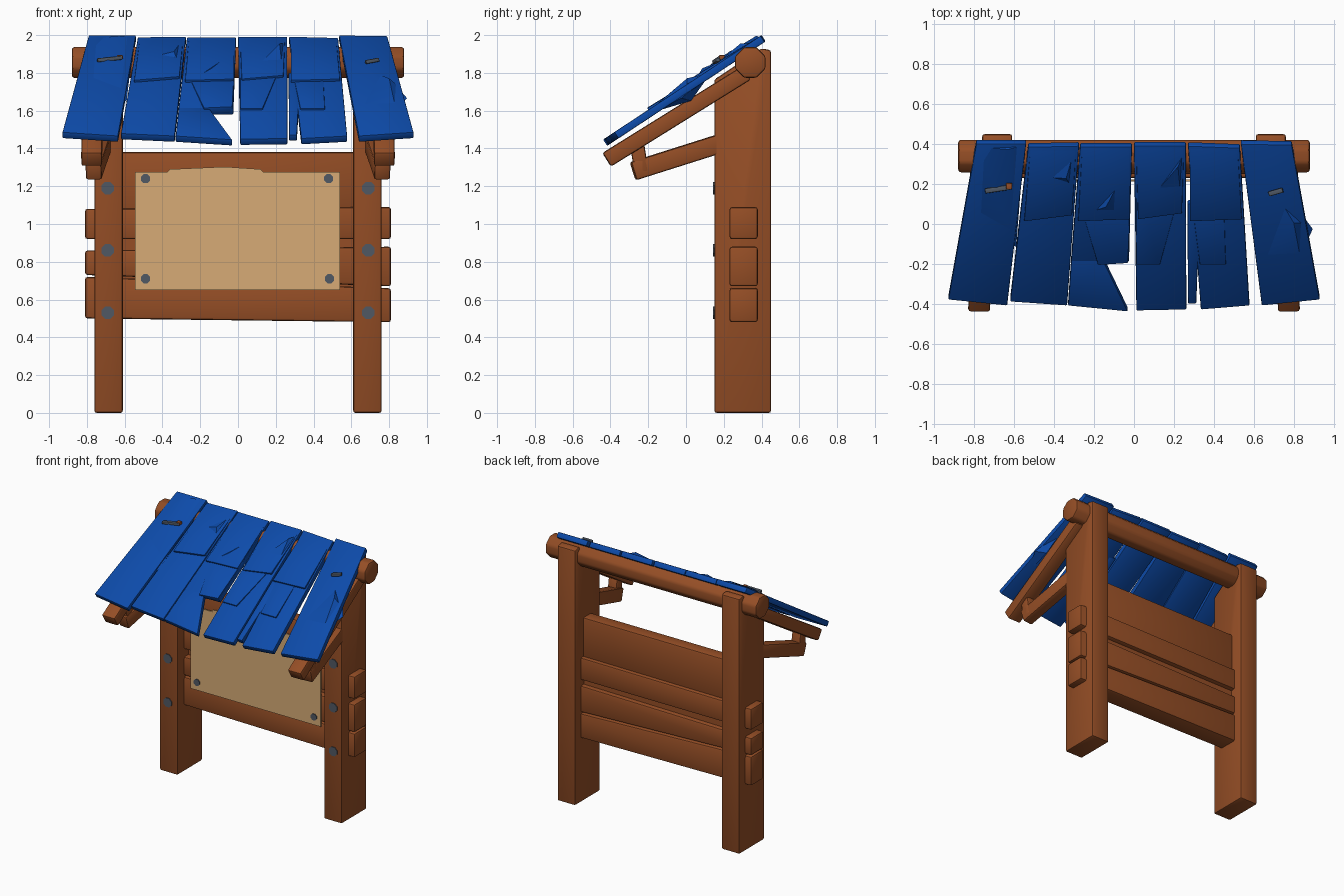
import bpy, bmesh, math
from mathutils import Vector, Matrix

cube = bpy.data.objects.get("Cube")
if cube:
    bpy.data.objects.remove(cube, do_unlink=True)


def material(name, rgb):
    m = bpy.data.materials.new(name)
    m.use_nodes = True
    color = (*rgb, 1)
    m.diffuse_color = color
    bsdf = next(n for n in m.node_tree.nodes if n.type == 'BSDF_PRINCIPLED')
    bsdf.inputs["Base Color"].default_value = color
    bsdf.inputs["Roughness"].default_value = 0.8
    return m


WOOD = material("brown wood", (0.30, 0.076, 0.019))
BLUE = material("blue shingle", (0.004, 0.07, 0.40))
PAPER = material("tan paper", (0.68, 0.41, 0.18))
IRON = material("grey iron", (0.08, 0.098, 0.127))
parts = []


def finish(bm, name, mat, bevel=0.0):
    if bevel:
        bmesh.ops.bevel(bm, geom=bm.edges[:], offset=bevel, segments=2,
                        profile=0.5, affect='EDGES')
    bmesh.ops.recalc_face_normals(bm, faces=bm.faces[:])
    mesh = bpy.data.meshes.new(name)
    bm.to_mesh(mesh)
    bm.free()
    mesh.materials.append(mat)
    ob = bpy.data.objects.new(name, mesh)
    bpy.context.collection.objects.link(ob)
    parts.append(ob)
    return ob


def hull(name, points, mat, bevel=0.0):
    """Convex solid around a few corner points."""
    bm = bmesh.new()
    for p in points:
        bm.verts.new(p)
    bmesh.ops.convex_hull(bm, input=bm.verts[:])
    bmesh.ops.dissolve_limit(bm, angle_limit=0.02, verts=bm.verts[:], edges=bm.edges[:])
    return finish(bm, name, mat, bevel)


def box(name, xs, ys, zs, mat, bevel=0.0):
    return hull(name, [(x, y, z) for x in xs for y in ys for z in zs], mat, bevel)


def beam(name, a, b, width, height, mat, bevel=0.012):
    """Square bar from a to b."""
    a, b = Vector(a), Vector(b)
    d = b - a
    bm = bmesh.new()
    bmesh.ops.create_cube(bm, size=1, matrix=Matrix.Translation((a + b) / 2)
                          @ d.to_track_quat('Y', 'Z').to_matrix().to_4x4()
                          @ Matrix.Diagonal((width, d.length, height, 1)))
    return finish(bm, name, mat, bevel)


def rod(name, center, radius, depth, sides, axis, mat, bevel=0.0):
    bm = bmesh.new()
    turn = Matrix.Rotation(math.pi / 2, 4, axis)
    spin = Matrix.Rotation(math.pi / sides, 4, 'Z')
    bmesh.ops.create_cone(bm, cap_ends=True, segments=sides, radius1=radius, radius2=radius,
                          depth=depth, matrix=Matrix.Translation(center) @ turn @ spin)
    return finish(bm, name, mat, bevel)


def roof(x, y, h=0.0):
    """Point on the roof slope, lifted by h along its normal."""
    return (x, y - 0.55 * h, 1.44 + 0.659 * (y + 0.45) + 0.835 * h)


def shingle(name, corners, lift=0.0, bevel=0.006):
    """Roof board; its lower corners (the last two) are lifted."""
    pts = []
    for i, (x, y) in enumerate(corners):
        h = lift if i >= 2 else 0.0
        pts += [roof(x, y, h), roof(x, y, h - 0.04)]
    return hull(name, pts, BLUE, bevel)


# Posts, rafters and braces on both sides
post_profile = [(0.15, 0), (0.45, 0), (0.45, 1.92), (0.40, 1.93), (0.15, 1.765)]
for s, side in ((1, "left"), (-1, "right")):
    hull(side + "_post", [(s * x, y, z) for x in (0.61, 0.76) for y, z in post_profile],
         WOOD, 0.012)
    beam(side + "_rafter", (s * 0.775, -0.42, 1.34), (s * 0.765, 0.32, 1.80), 0.11, 0.085, WOOD)
    beam(side + "_brace", (s * 0.765, -0.28, 1.28), (s * 0.70, 0.32, 1.47), 0.085, 0.10, WOOD)
    beam(side + "_strut", (s * 0.765, -0.235, 1.27), (s * 0.765, -0.26, 1.43), 0.075, 0.075, WOOD)
    for i, z in enumerate((0.53, 0.86, 1.19)):
        rod(f"{side}_post_nail_{i}", (s * 0.69, 0.15, z), 0.036, 0.012, 8, 'X', IRON)

# Ridge log
rod("ridge_log", (0, 0.34, 1.855), 0.088, 1.76, 8, 'Y', WOOD, 0.014)


# Back boards: bottom and top heights at the right end, then at the left end
def board(name, half, r0, r1, l0, l1, y0=0.23, y1=0.38):
    hull(name, [p for y in (y0, y1) for p in
                ((-half, y, r0), (-half, y, r1), (half, y, l0), (half, y, l1))], WOOD, 0.014)


board("bottom_board", 0.81, 0.50, 0.72, 0.48, 0.66)
board("lower_middle_board", 0.81, 0.73, 0.86, 0.67, 0.88)
board("upper_middle_board", 0.81, 0.92, 1.08, 0.92, 1.09)
board("top_board", 0.63, 1.07, 1.38, 1.07, 1.38, 0.25, 0.35)
box("backing_panel", (-0.63, 0.63), (0.28, 0.345), (0.56, 1.3), WOOD)

# Notice paper with a ragged upper edge and four tacks
box("notice_paper", (-0.545, 0.54), (0.213, 0.222), (0.65, 1.275), PAPER)
hull("paper_torn_edge", [(x, y, z) for y in (0.214, 0.221) for x, z in
                         ((-0.38, 1.27), (-0.36, 1.29), (-0.07, 1.303), (0.12, 1.29), (0.14, 1.27))],
     PAPER)
for i, (x, z) in enumerate(((-0.49, 1.24), (0.48, 1.24), (-0.49, 0.71), (0.485, 0.71))):
    rod(f"paper_tack_{i}", (x, 0.212, z), 0.026, 0.012, 8, 'X', IRON)

# Roof boards: upper left, upper right, lower right, lower left
shingle("roof_board_1", [(-0.79, 0.40), (-0.54, 0.40), (-0.635, -0.41), (-0.93, -0.38)])
shingle("roof_board_2", [(-0.53, 0.385), (-0.275, 0.39), (-0.335, -0.41), (-0.62, -0.39)])
shingle("roof_board_3", [(-0.27, 0.385), (-0.01, 0.385), (-0.025, -0.19), (-0.315, -0.19)])
shingle("roof_board_3_broken_end", [(-0.312, -0.15), (-0.17, -0.15), (-0.03, -0.44), (-0.33, -0.41)])
shingle("roof_board_4", [(0.0, 0.39), (0.26, 0.39), (0.262, -0.43), (0.012, -0.435)])
shingle("roof_board_5", [(0.27, 0.39), (0.53, 0.38), (0.578, -0.41), (0.335, -0.43)])
shingle("roof_board_5_splinter", [(0.268, 0.1), (0.33, 0.1), (0.312, -0.40), (0.27, -0.40)])
shingle("roof_board_6", [(0.535, 0.40), (0.79, 0.395), (0.93, -0.38), (0.64, -0.41)])

# Overlapping layers on the boards
shingle("roof_layer_2", [(-0.52, 0.37), (-0.29, 0.37), (-0.31, 0.05), (-0.55, 0.02)], 0.014, 0.004)
shingle("roof_layer_3_low", [(-0.27, 0.1), (-0.02, 0.1), (-0.03, -0.19), (-0.18, -0.2)], 0.012, 0.004)
shingle("roof_layer_3_top", [(-0.26, 0.38), (-0.02, 0.38), (-0.02, 0.03), (-0.28, 0.02)], 0.014, 0.004)
shingle("roof_layer_4_low", [(0.01, 0.2), (0.24, 0.2), (0.13, -0.2), (0.012, -0.2)], 0.01, 0.004)
shingle("roof_layer_4_top", [(0.01, 0.38), (0.25, 0.38), (0.24, 0.06), (0.02, 0.03)], 0.014, 0.004)
shingle("roof_layer_5", [(0.28, 0.38), (0.52, 0.37), (0.54, 0.03), (0.28, 0.02)], 0.014, 0.004)
shingle("roof_layer_5_low", [(0.29, 0.1), (0.45, 0.1), (0.46, -0.2), (0.33, -0.2)], 0.01, 0.004)


# Bent folds: a raised crest over a flat outline
def fold(name, crest, outline):
    hull(name, [roof(*p) for p in crest] + [roof(x, y, -0.01) for x, y in outline], BLUE)


fold("roof_fold_1", [(-0.69, 0.18, 0.022), (-0.63, 0.38, 0.012)],
     [(-0.78, 0.38), (-0.55, 0.39), (-0.59, -0.12), (-0.80, 0.0)])
fold("roof_fold_2", [(-0.34, 0.24, 0.022)], [(-0.47, 0.23), (-0.30, 0.36), (-0.31, 0.18)])
fold("roof_fold_3", [(-0.14, 0.10, 0.026)], [(-0.26, 0.04), (-0.05, 0.25), (-0.04, 0.04)])
fold("roof_fold_4", [(0.22, 0.30, 0.024)], [(0.03, 0.06), (0.25, 0.35), (0.24, 0.07)])
fold("roof_fold_6", [(0.80, 0.02, 0.026)], [(0.62, -0.22), (0.74, 0.10), (0.85, 0.0), (0.84, -0.21)])
hull("roof_bent_flap", [roof(*p) for p in ((0.78, 0.12, -0.02), (0.895, -0.05, -0.045),
                                           (0.82, -0.2, -0.02), (0.83, -0.02, -0.085))], BLUE)

# Iron spikes lying in worn slots of the outer boards
for name, x, y, w in (("right", -0.68, 0.185, 0.065), ("left", 0.71, 0.17, 0.035)):
    a, b = roof(x - w, y - 0.01, 0.018), roof(x + w, y + 0.01, 0.018)
    beam(name + "_roof_spike", a, b, 0.025, 0.02, IRON, 0.004)
beam("right_roof_chip", roof(-0.64, 0.2, 0.018), roof(-0.61, 0.2, 0.018), 0.03, 0.022, WOOD, 0.004)

# Soft shading with crisp edges
bpy.ops.object.select_all(action='DESELECT')
for ob in parts:
    ob.select_set(True)
bpy.context.view_layer.objects.active = parts[0]
bpy.ops.object.shade_smooth_by_angle(angle=math.radians(35))
